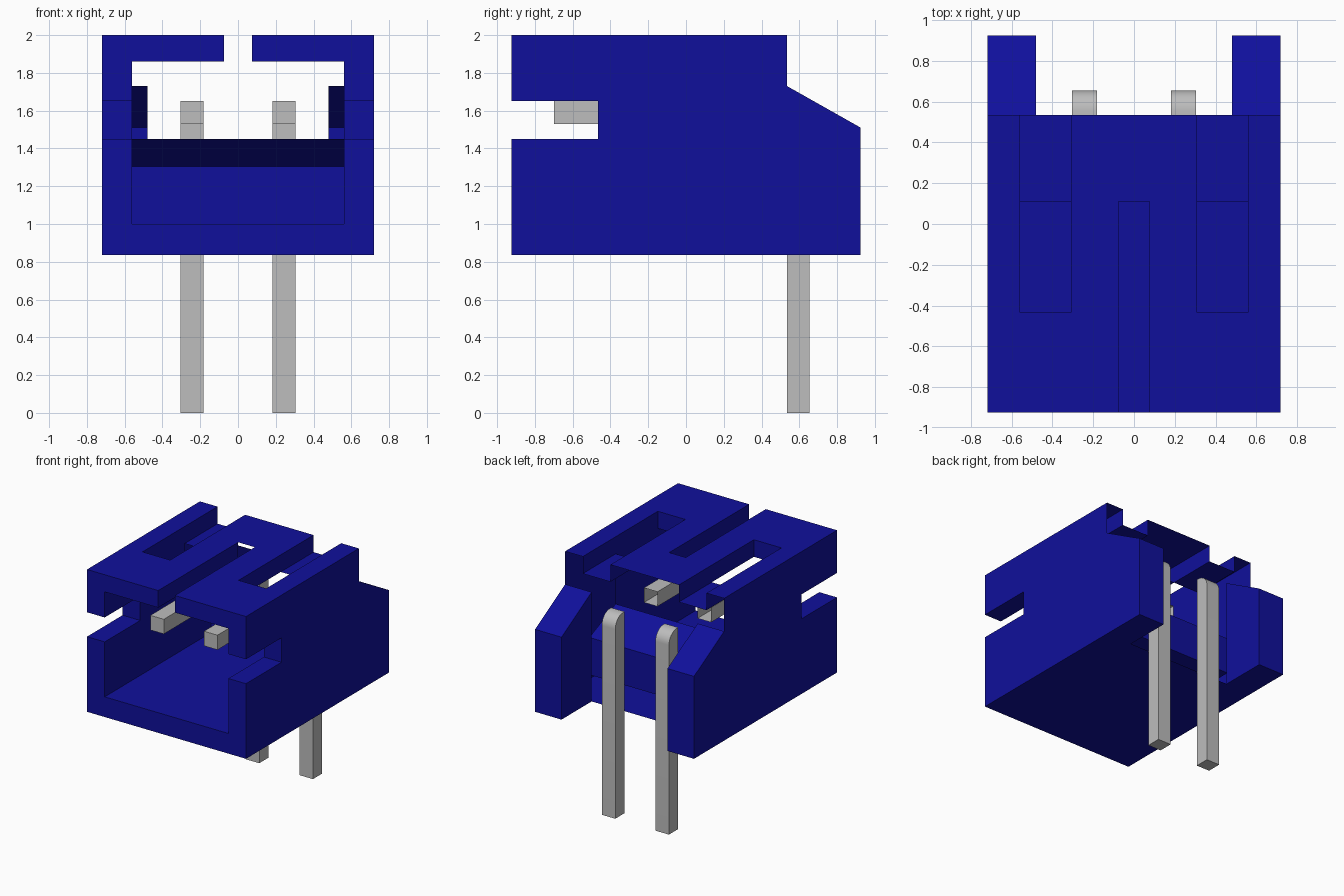
import bpy, bmesh, math

cube = bpy.data.objects.get("Cube")
if cube:
    bpy.data.objects.remove(cube, do_unlink=True)


def material(name, rgb):
    m = bpy.data.materials.new(name)
    m.use_nodes = True
    col = (*rgb, 1.0)
    m.diffuse_color = col
    bsdf = next(n for n in m.node_tree.nodes if n.type == 'BSDF_PRINCIPLED')
    bsdf.inputs["Base Color"].default_value = col
    return m


BLUE = material("blue plastic", (0.005, 0.005, 0.33))
GREY = material("pin metal", (0.51, 0.51, 0.51))


def prism(name, x0, x1, profile, mat):
    """Extrude a (y, z) outline from x0 to x1."""
    bm = bmesh.new()
    base = bm.faces.new([bm.verts.new((x0, y, z)) for y, z in profile])
    ext = bmesh.ops.extrude_face_region(bm, geom=[base])
    verts = [g for g in ext["geom"] if isinstance(g, bmesh.types.BMVert)]
    bmesh.ops.translate(bm, verts=verts, vec=(x1 - x0, 0, 0))
    bmesh.ops.recalc_face_normals(bm, faces=bm.faces)
    mesh = bpy.data.meshes.new(name)
    bm.to_mesh(mesh)
    bm.free()
    mesh.materials.append(mat)
    ob = bpy.data.objects.new(name, mesh)
    bpy.context.collection.objects.link(ob)
    return ob


def rect(y0, y1, z0, z1):
    return [(y0, z0), (y1, z0), (y1, z1), (y0, z1)]


def cut(ob, x0, x1, profile):
    """Subtract a prism and drop the cutter."""
    cutter = prism("cutter", x0, x1, profile, BLUE)
    cutter.hide_render = True
    mod = ob.modifiers.new("cut", 'BOOLEAN')
    mod.operation = 'DIFFERENCE'
    mod.solver = 'EXACT'
    mod.object = cutter
    select(ob)
    bpy.ops.object.modifier_apply(modifier=mod.name)
    bpy.data.objects.remove(cutter, do_unlink=True)


def select(ob):
    for o in bpy.context.selected_objects:
        o.select_set(False)
    ob.select_set(True)
    bpy.context.view_layer.objects.active = ob


def open_faces(ob, rule):
    """Remove the faces whose centre and normal match the rule."""
    bm = bmesh.new()
    bm.from_mesh(ob.data)
    bm.normal_update()
    doomed = [f for f in bm.faces if rule(f.calc_center_median(), f.normal)]
    bmesh.ops.delete(bm, geom=doomed, context='FACES')
    bm.to_mesh(ob.data)
    bm.free()


# Key depths along y
FRONT, WALL, BACK, END = -0.925, 0.11, 0.535, 0.925

# Housing: side outline with sloping rear wings
housing = prism("housing", -0.72, 0.72, [
    (FRONT, 0.835), (END, 0.835), (END, 1.51),
    (BACK, 1.73), (BACK, 2.0), (FRONT, 2.0)], BLUE)

# Gap between the rear wings
cut(housing, -0.48, 0.48, rect(BACK, 1.2, 0.5, 2.3))

# Plug cavity with a deeper pocket under a sloping ledge
cut(housing, -0.56, 0.56, [
    (-1.2, 1.0), (0.45, 1.0), (0.45, 1.305),
    (WALL, 1.45), (WALL, 1.86), (-1.2, 1.86)])

# Key slot in the roof
cut(housing, -0.075, 0.075, rect(-1.2, WALL, 1.7, 2.3))

# Roof slots and side notches on both sides
for s in (-1, 1):
    xa, xb = sorted((s * 0.31, s * 0.56))
    cut(housing, xa, xb, rect(-0.435, WALL, 1.7, 2.3))
    cut(housing, xa, xb, rect(0.0, 0.8, 1.86, 2.3))
    xa, xb = sorted((s * 0.5, s * 0.9))
    cut(housing, xa, xb, rect(-1.2, -0.465, 1.45, 1.65))

# Open rear of the hollow shell and the passage for the pins
open_faces(housing, lambda c, n: n.y > 0.9 and abs(c.y - BACK) < 0.005)
open_faces(housing, lambda c, n: n.y < -0.9 and abs(c.y - WALL) < 0.005 and c.z > 1.4)

# Pins: a straight contact inside, a bent leg behind
R = 0.1
bend = [(0.655 - R + R * math.cos(a), 1.65 - R + R * math.sin(a))
        for a in (math.radians(11.25 * i) for i in range(9))]
for side, x in (("right", -0.243), ("left", 0.243)):
    contact = prism(side + "_contact", x - 0.061, x + 0.061,
                    rect(-0.70, WALL, 1.53, 1.65), GREY)
    open_faces(contact, lambda c, n: n.y > 0.9)
    leg = prism(side + "_pin_leg", x - 0.061, x + 0.061,
                [(BACK, 0.0), (0.655, 0.0)] + bend + [(BACK, 1.65), (BACK, 1.53)], GREY)
    open_faces(leg, lambda c, n: n.y < -0.9 and c.z > 1.5)
    select(leg)
    bpy.ops.object.shade_smooth_by_angle(angle=math.radians(30))
